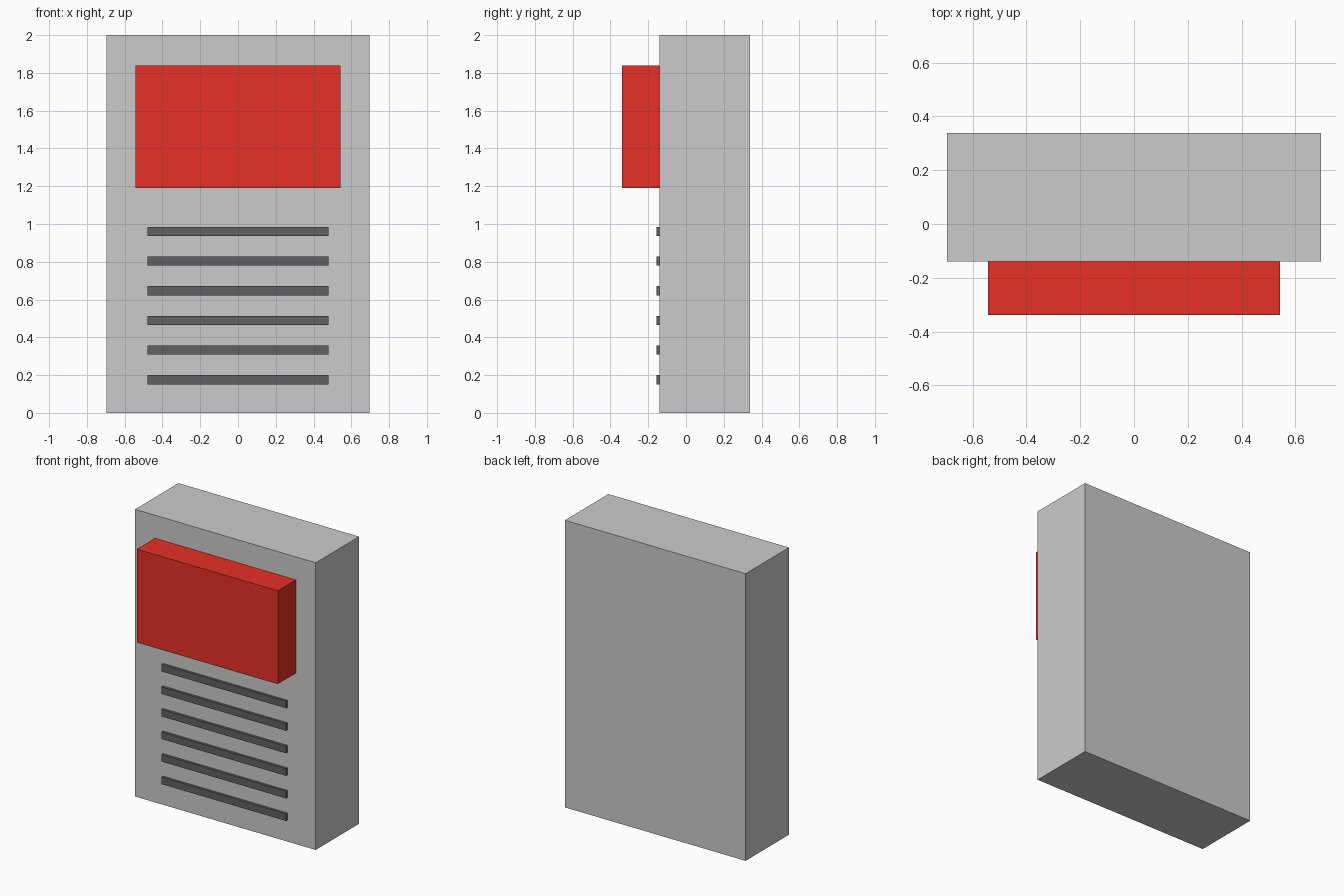
import bpy

if "Cube" in bpy.data.objects:
    bpy.data.objects.remove(bpy.data.objects["Cube"])


def material(name, rgb):
    m = bpy.data.materials.new(name)
    m.diffuse_color = (*rgb, 1.0)
    m.use_nodes = True
    m.node_tree.nodes["Principled BSDF"].inputs["Base Color"].default_value = m.diffuse_color
    return m


def box(name, half_width, y0, y1, z0, z1, mat=None):
    """Box centred on x = 0 spanning the given y and z ranges."""
    bpy.ops.mesh.primitive_cube_add(size=1, location=(0, (y0 + y1) / 2, (z0 + z1) / 2))
    ob = bpy.context.object
    ob.name = name
    ob.scale = (2 * half_width, y1 - y0, z1 - z0)
    bpy.ops.object.transform_apply(location=False, rotation=False, scale=True)
    if mat:
        ob.data.materials.append(mat)
    return ob


red = material("red", (0.8, 0.03, 0.02))
dark = material("dark_grey", (0.12, 0.12, 0.125))

FRONT = -0.139  # front face of the housing

# Main housing
box("housing", 0.696, FRONT, 0.338, 0.0, 2.0)

# Raised red block on the upper front
box("red_panel", 0.543, -0.338, FRONT, 1.19, 1.84, red)

# Six grille slats on the lower front
for i in range(6):
    z = 0.151 + i * 0.157
    box(f"grille_slat_{i + 1}", 0.48, FRONT - 0.018, FRONT, z, z + 0.049, dark)
